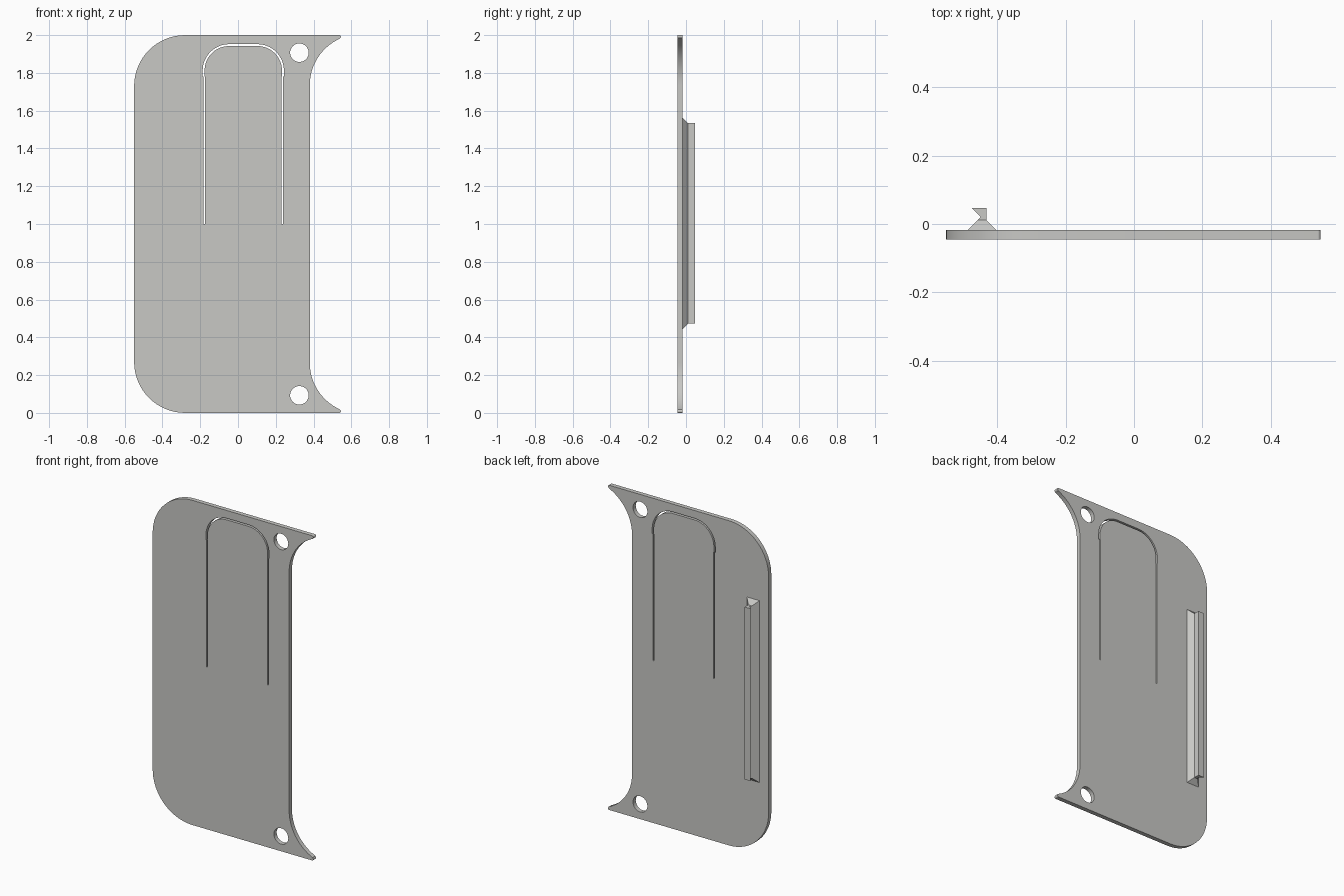
import bpy, bmesh, math

if "Cube" in bpy.data.objects:
    bpy.data.objects.remove(bpy.data.objects["Cube"])

grey = bpy.data.materials.new("warm_grey")
grey.diffuse_color = (0.58, 0.58, 0.56, 1)
grey.use_nodes = True
grey.node_tree.nodes["Principled BSDF"].inputs["Base Color"].default_value = grey.diffuse_color


def arc(cx, cz, r, a0, a1, n=16):
    """Points along a circular arc, angles in degrees."""
    return [(cx + r * math.cos(math.radians(a0 + (a1 - a0) * i / n)),
             cz + r * math.sin(math.radians(a0 + (a1 - a0) * i / n)))
            for i in range(n + 1)]


def mirror(pts):
    """Mirror a path about mid height z = 1, reversed to continue a loop."""
    return [(x, 2 - z) for x, z in reversed(pts)]


def finish(ob):
    ob.data.materials.clear()
    ob.data.materials.append(grey)
    bpy.ops.object.select_all(action='DESELECT')
    ob.select_set(True)
    bpy.context.view_layer.objects.active = ob
    bpy.ops.object.shade_smooth_by_angle(angle=math.radians(30))


# Plate outline: rounded left corners, concave right corners ending in tips
upper = arc(-0.28, 1.73, 0.27, 180, 90)
upper += arc(0.537, 1.992, 0.008, 90, -60, 6)
upper += arc(0.65, 1.735, 0.27, 114, 180)
outline = upper + mirror(upper)

# Two screw holes
hole = arc(0.325, 1.907, 0.049, 0, 360, 40)[:-1]

# Thin U-shaped slot: a wider arch over two narrow legs
outer = [(-0.1825, 1.0), (-0.1825, 1.78), (-0.187, 1.78)]
outer += arc(-0.047, 1.812, 0.14, 180, 90) + arc(0.103, 1.812, 0.14, 90, 0)
outer += [(0.243, 1.78), (0.2385, 1.78), (0.2385, 1.0)]
inner = [(0.2315, 1.0), (0.2315, 1.78), (0.233, 1.78)]
inner += arc(0.103, 1.812, 0.13, 0, 90) + arc(-0.047, 1.812, 0.13, 90, 180)
inner += [(-0.177, 1.78), (-0.1755, 1.78), (-0.1755, 1.0)]

# Plate: filled curve with cut-outs, extruded to thickness
cu = bpy.data.curves.new("plate_profile", 'CURVE')
cu.dimensions = '2D'
cu.fill_mode = 'BOTH'
cu.extrude = 0.0135
for loop in (outline, hole, mirror(hole), outer + inner):
    sp = cu.splines.new('POLY')
    sp.points.add(len(loop) - 1)
    for p, (x, z) in zip(sp.points, loop):
        p.co = (x, z, 0, 1)
    sp.use_cyclic_u = True
plate = bpy.data.objects.new("plate", cu)
bpy.context.collection.objects.link(plate)
plate.rotation_euler.x = math.pi / 2
plate.location.y = -0.0315
plate.select_set(True)
bpy.context.view_layer.objects.active = plate
bpy.ops.object.convert(target='MESH')
bm = bmesh.new()
bm.from_mesh(plate.data)
bmesh.ops.remove_doubles(bm, verts=bm.verts, dist=1e-5)
bmesh.ops.recalc_face_normals(bm, faces=bm.faces)
bm.to_mesh(plate.data)
bm.free()
finish(plate)


def loft(name, rings):
    """Solid from two matching rings of points, capped at both ends."""
    bm = bmesh.new()
    a, b = [[bm.verts.new(p) for p in ring] for ring in rings]
    n = len(a)
    bm.faces.new(a)
    bm.faces.new(b)
    for i in range(n):
        bm.faces.new((a[i], a[(i + 1) % n], b[(i + 1) % n], b[i]))
    bmesh.ops.recalc_face_normals(bm, faces=bm.faces)
    me = bpy.data.meshes.new(name)
    bm.to_mesh(me)
    bm.free()
    ob = bpy.data.objects.new(name, me)
    bpy.context.collection.objects.link(ob)
    finish(ob)


# Rail foot: long base tapering on all four sides
def rect(x0, x1, z0, z1, y):
    return [(x0, y, z0), (x1, y, z0), (x1, y, z1), (x0, y, z1)]


loft("rail_foot", [rect(-0.487, -0.403, 0.443, 1.563, -0.018),
                   rect(-0.458, -0.432, 0.472, 1.534, 0.011)])

# Rail hook: notched profile running along the foot
hook = [(-0.458, 0.011), (-0.432, 0.011), (-0.432, 0.047),
        (-0.474, 0.047), (-0.448, 0.021)]
loft("rail_hook", [[(x, y, z) for x, y in hook] for z in (0.472, 1.534)])
